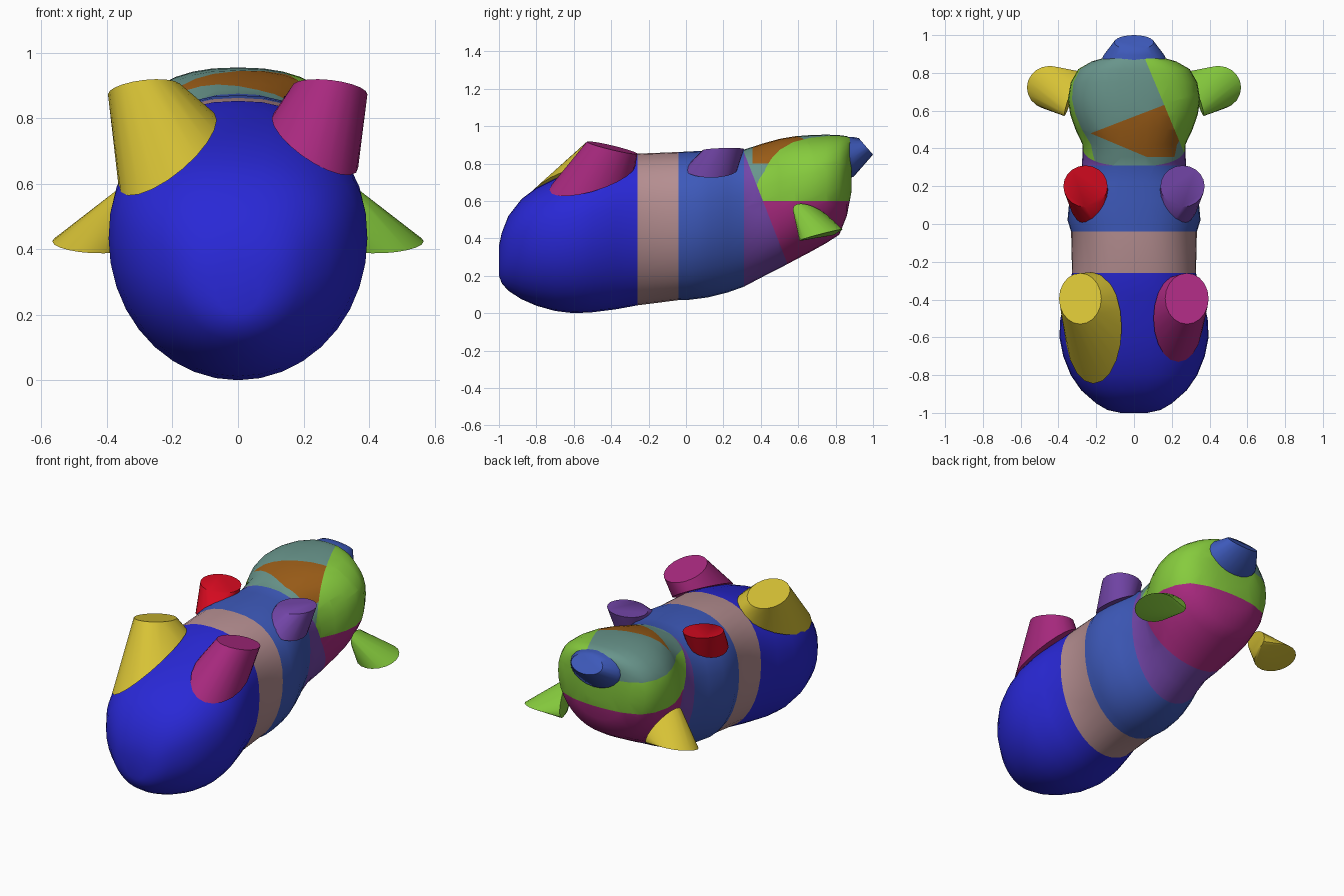
import bpy, bmesh, math
from mathutils import Vector

if "Cube" in bpy.data.objects:
    bpy.data.objects.remove(bpy.data.objects["Cube"], do_unlink=True)

COLOURS = {
    "deep_blue": (.022, .021, .67), "dusty_rose": (.46, .27, .28),
    "mid_blue": (.047, .10, .49), "purple": (.17, .06, .39),
    "red": (.66, .003, .014), "yellow": (.68, .54, .036),
    "magenta": (.41, .023, .22), "lime": (.24, .60, .047),
    "teal": (.14, .30, .26), "orange": (.33, .11, .009),
}
MATS = {}
for name, rgb in COLOURS.items():
    m = bpy.data.materials.new(name)
    m.use_nodes = True
    m.diffuse_color = (*rgb, 1)
    m.node_tree.nodes["Principled BSDF"].inputs["Base Color"].default_value = (*rgb, 1)
    MATS[name] = m
NAMES = list(COLOURS)


def finish(bm, name, mats):
    bmesh.ops.recalc_face_normals(bm, faces=bm.faces)
    me = bpy.data.meshes.new(name)
    bm.to_mesh(me)
    bm.free()
    for m in mats:
        me.materials.append(MATS[m])
    ob = bpy.data.objects.new(name, me)
    bpy.context.collection.objects.link(ob)
    bpy.ops.object.select_all(action='DESELECT')
    ob.select_set(True)
    bpy.context.view_layer.objects.active = ob
    bpy.ops.object.shade_smooth_by_angle(angle=math.radians(40))


# Body and head: one loft along y. Each section is (y, bottom, top, half width)
SECTIONS = [
    (-1.0, .20, .36, .07), (-.985, .16, .43, .14), (-.95, .12, .52, .20),
    (-.88, .075, .61, .28), (-.80, .04, .67, .335), (-.70, .012, .72, .375),
    (-.60, .0, .76, .395), (-.50, .005, .79, .39), (-.38, .02, .825, .36),
    (-.26, .042, .853, .328), (-.04, .07, .862, .333), (.02, .072, .865, .352),
    (.12, .085, .87, .343), (.22, .11, .87, .31), (.31, .142, .875, .275),
    (.42, .20, .91, .272), (.50, .24, .932, .31), (.58, .283, .946, .338),
    (.66, .325, .952, .35), (.75, .375, .955, .335), (.82, .42, .952, .295),
    (.86, .52, .947, .225), (.885, .65, .935, .14),
]
N = 36


def section(y, zb, zt, a):
    # Rounded below, slightly squarer above the widest line
    zm = zb + .57 * (zt - zb)
    for i in range(N):
        t = 2 * math.pi * i / N
        c, s = math.cos(t), math.sin(t)
        e = 2 / 2.4 if s > 0 else 1
        h = (zt - zm) if s > 0 else (zm - zb)
        yield Vector((a * math.copysign(abs(c) ** e, c), y,
                      zm + h * math.copysign(abs(s) ** e, s)))


bm = bmesh.new()
rings = [[bm.verts.new(p) for p in section(*s)] for s in SECTIONS]
for r0, r1 in zip(rings, rings[1:]):
    for i in range(N):
        j = (i + 1) % N
        bm.faces.new((r0[i], r0[j], r1[j], r1[i]))
bm.faces.new(rings[0])
bm.faces.new(rings[-1])

# Cut the colour borders of the neck and head: (point, normal, lowest z cut)
CUTS = {
    "neck": ((0, .31, .86), (0, 1, .39), 0),
    "jaw": ((0, .6, .60), (0, 0, 1), 0),
    "crown": ((0, .6, .80), (0, 0, 1), .6),
    "crown_left": ((.06, .87, .9), (1, .417, 0), .6),
    "patch_rear": ((-.23, .48, .9), (-.385, 1, 0), .78),
    "patch_front": ((-.23, .48, .9), (.42, 1, 0), .78),
    "patch_end": ((0, .355, .9), (0, 1, 0), .78),
}
for co, no, low in CUTS.values():
    fs = [f for f in bm.faces if f.calc_center_median().y > .30
          and f.calc_center_median().z > low]
    geom = set(fs)
    for f in fs:
        geom.update(f.edges)
        geom.update(f.verts)
    bmesh.ops.bisect_plane(bm, geom=list(geom), dist=1e-5, plane_co=co, plane_no=no)


def body_colour(p):
    def beyond(k):
        co, no, _ = CUTS[k]
        return (p - Vector(co)).dot(Vector(no)) > 0
    if p.y < -.26:
        return "deep_blue"
    if p.y < -.04:
        return "dusty_rose"
    if p.y < .31:
        return "mid_blue"
    if not beyond("neck"):
        return "purple"
    if not beyond("jaw"):
        return "magenta"
    if beyond("crown_left"):
        return "lime"
    if not beyond("crown"):
        return "teal" if p.x > 0 and p.y < .5 else "lime"
    patch = beyond("patch_front") and beyond("patch_end") and not beyond("patch_rear")
    return "orange" if patch else "teal"


for f in bm.faces:
    f.material_index = NAMES.index(body_colour(f.calc_center_median()))
finish(bm, "body_and_head", NAMES)


# Limbs and snout: hull between oval rings (centre, axis u, axis v)
def hull(name, colour, ovals, n=20):
    bm = bmesh.new()
    for c, u, v in ovals:
        for i in range(n):
            t = 2 * math.pi * i / n
            bm.verts.new(Vector(c) + Vector(u) * math.cos(t) + Vector(v) * math.sin(t))
    res = bmesh.ops.convex_hull(bm, input=bm.verts)
    junk = set(res["geom_interior"]) | set(res["geom_unused"])
    bmesh.ops.delete(bm, geom=[g for g in junk if isinstance(g, bmesh.types.BMVert)],
                     context='VERTS')
    bmesh.ops.dissolve_limit(bm, angle_limit=.01, verts=bm.verts, edges=bm.edges)
    finish(bm, name, [colour])


# Feet flare onto the body; the right one runs further down it
hull("left_foot", "magenta", [
    ((.28, -.395, .885), (.115, 0, -.012), (0, .135, -.032)),
    ((.235, -.50, .725), (.132, 0, -.075), (0, .23, .065))])
hull("right_foot", "yellow", [
    ((-.285, -.395, .885), (.112, 0, .012), (0, .135, -.032)),
    ((-.215, -.55, .695), (.15, 0, .10), (0, .295, .085))])

# Arms and ears, mirrored
for side, s, arm_col, ear_col in (("left", 1, "purple", "lime"),
                                  ("right", -1, "red", "yellow")):
    hull(side + "_arm", arm_col, [
        ((s * .257, .20, .875), (s * .117, 0, .008), (0, .11, .003)),
        ((s * .24, .135, .77), (s * .105, 0, -.045), (0, .14, .0))])
    hull(side + "_ear", ear_col, [
        ((s * .445, .722, .418), (s * .122, 0, .006), (0, .115, .03)),
        ((s * .33, .69, .50), (s * -.04, .115, -.07), (0, .03, .05))])

# Snout with a slanted blunt tip
hull("snout", "mid_blue", [
    ((0, .84, .832), (.185, 0, 0), (0, 0, .112)),
    ((0, .895, .835), (.16, 0, 0), (0, 0, .107)),
    ((0, .962, .892), (.105, 0, 0), (0, .038, -.044))])
